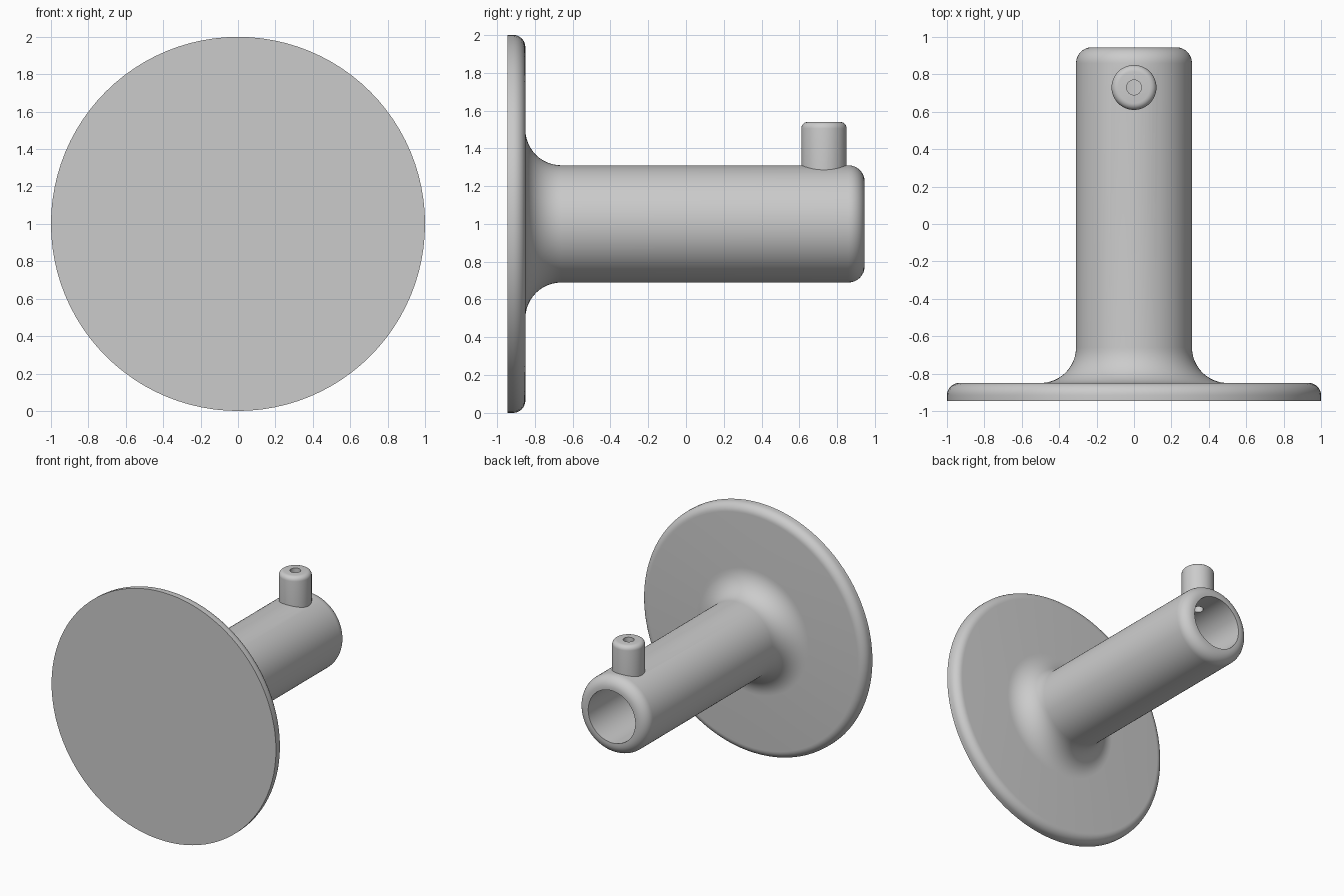
import bpy
import bmesh
from math import sin, cos, pi, radians
from mathutils import Matrix, Vector

default = bpy.data.objects.get("Cube")
if default:
    bpy.data.objects.remove(default, do_unlink=True)

# Single plain grey
grey = bpy.data.materials.new("light grey")
grey.use_nodes = True
colour = (0.6, 0.6, 0.6, 1)
grey.diffuse_color = colour
grey.node_tree.nodes["Principled BSDF"].inputs["Base Color"].default_value = colour


def arc(r, h, radius, start, end, steps=8):
    """Rounded corner in (radius, height) profile space, angles in degrees."""
    angles = [radians(start + (end - start) * i / steps) for i in range(steps + 1)]
    return [(r + radius * cos(a), h + radius * sin(a)) for a in angles]


def lathe(name, profile, matrix, sides):
    """Spin a profile that starts and ends on the local z axis."""
    bm = bmesh.new()
    rings = []
    for r, h in profile:
        rings.append([bm.verts.new((r * cos(2 * pi * i / sides),
                                    r * sin(2 * pi * i / sides), h))
                      for i in range(sides)])
    for low, high in zip(rings, rings[1:]):
        for i in range(sides):
            j = (i + 1) % sides
            bm.faces.new((low[i], low[j], high[j], high[i]))
    bm.faces.new(rings[0][::-1])
    bm.faces.new(rings[-1])
    bm.transform(matrix)
    bmesh.ops.recalc_face_normals(bm, faces=bm.faces)
    mesh = bpy.data.meshes.new(name)
    bm.to_mesh(mesh)
    bm.free()
    mesh.materials.append(grey)
    obj = bpy.data.objects.new(name, mesh)
    bpy.context.collection.objects.link(obj)
    return obj


def combine(target, other, operation):
    """Apply a boolean and discard the helper."""
    mod = target.modifiers.new(operation.title(), 'BOOLEAN')
    mod.operation = operation
    mod.solver = 'EXACT'
    mod.object = other
    bpy.context.view_layer.objects.active = target
    bpy.ops.object.modifier_apply(modifier=mod.name)
    bpy.data.objects.remove(other, do_unlink=True)


# Round plate, flared neck, tube and blind bore in one turned profile
front, plate_back, tube_end = -0.945, -0.85, 0.945
tube_r, bore_r = 0.31, 0.21
profile = [(1, front)]
profile += arc(0.935, plate_back - 0.065, 0.065, 0, 90)
profile += arc(tube_r + 0.19, plate_back + 0.19, 0.19, 270, 180, 12)
profile += arc(tube_r - 0.085, tube_end - 0.085, 0.085, 0, 90)
profile += [(bore_r, tube_end), (bore_r, plate_back)]
to_back = Matrix.Translation((0, 0, 1)) @ Matrix.Rotation(radians(-90), 4, 'X')
body = lathe("flanged_tube", profile, to_back, 96)

# Side nozzle rising from the tube, with a hole through to the bore
at_nozzle = Matrix.Translation((0, 0.73, 0))
nozzle_profile = [(0.12, 1.24)] + arc(0.085, 1.505, 0.035, 0, 90, 6)
combine(body, lathe("nozzle", nozzle_profile, at_nozzle, 48), 'UNION')
combine(body, lathe("nozzle_drill", [(0.04, 1.1), (0.04, 1.7)], at_nozzle, 32), 'DIFFERENCE')

# Smooth curves, crisp edges
bpy.ops.object.select_all(action='DESELECT')
body.select_set(True)
bpy.context.view_layer.objects.active = body
bpy.ops.object.shade_smooth_by_angle(angle=radians(30))
